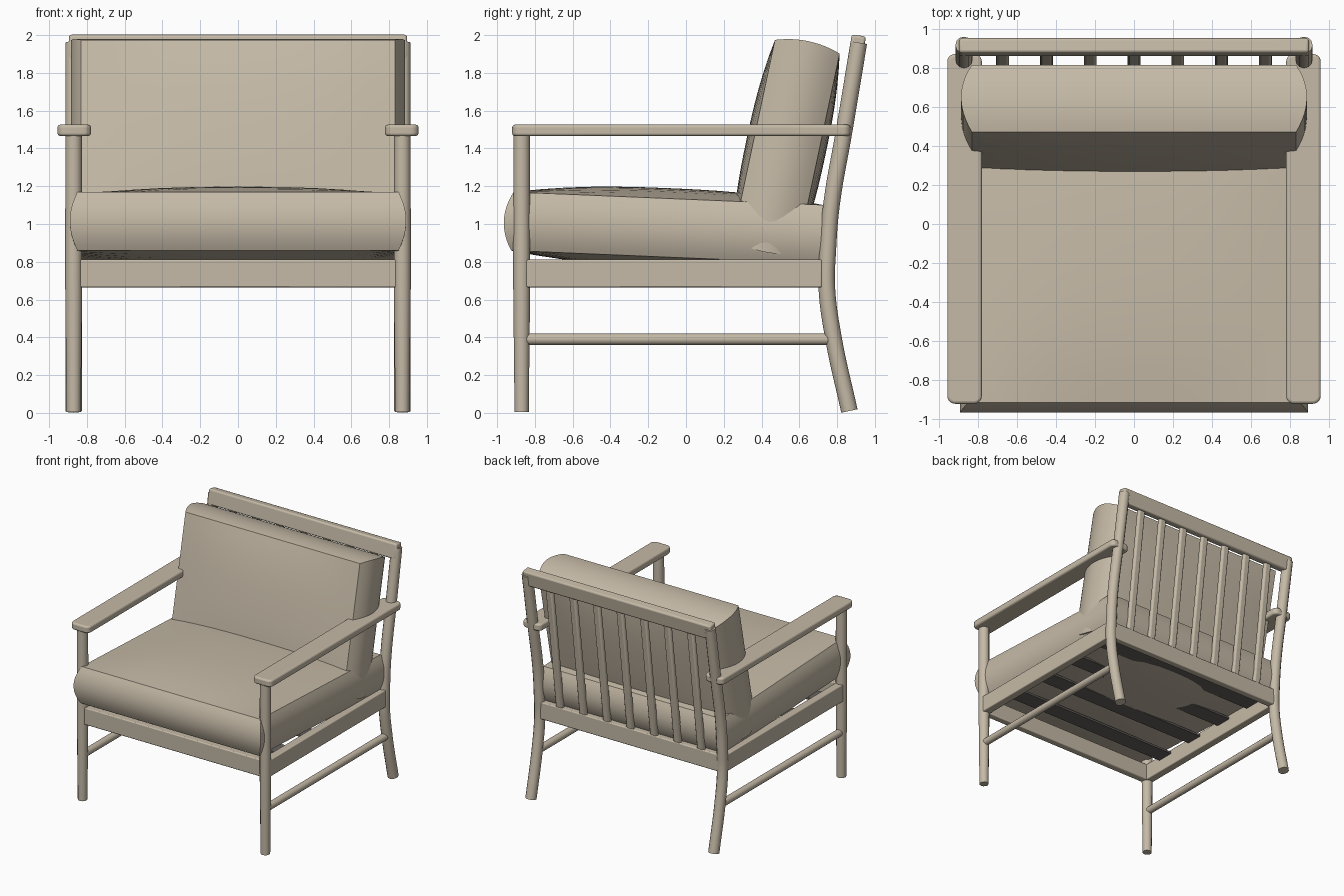
import bpy, bmesh
from math import radians
from mathutils import Matrix, Vector

old = bpy.data.objects.get("Cube")
if old:
    bpy.data.objects.remove(old, do_unlink=True)


def material(name, colour):
    m = bpy.data.materials.new(name)
    m.use_nodes = True
    m.diffuse_color = colour
    m.node_tree.nodes["Principled BSDF"].inputs["Base Color"].default_value = colour
    return m


tan = material("warm tan", (0.56, 0.49, 0.385, 1.0))
dark = material("dark webbing", (0.13, 0.12, 0.11, 1.0))


def finish(obj, mat=tan):
    obj.data.materials.clear()
    obj.data.materials.append(mat)
    bpy.ops.object.select_all(action='DESELECT')
    obj.select_set(True)
    bpy.context.view_layer.objects.active = obj
    bpy.ops.object.shade_smooth_by_angle(angle=radians(38))
    return obj


def mesh_object(name, bm):
    me = bpy.data.meshes.new(name)
    bm.to_mesh(me)
    bm.free()
    obj = bpy.data.objects.new(name, me)
    bpy.context.collection.objects.link(obj)
    return obj


def board(name, centre, size, edge=0.008, corner=0.0, tilt=0.0, mat=tan):
    """Box with softened edges and optionally rounded plan corners."""
    bm = bmesh.new()
    bmesh.ops.create_cube(bm, size=1)
    bmesh.ops.scale(bm, vec=size, verts=bm.verts)
    if corner:
        upright = [e for e in bm.edges
                   if abs(e.verts[0].co.z - e.verts[1].co.z) > 1e-4]
        bmesh.ops.bevel(bm, geom=upright, offset=corner, segments=5,
                        profile=0.5, affect='EDGES')
    obj = mesh_object(name, bm)
    obj.location = centre
    obj.rotation_euler.x = -radians(tilt)
    bev = obj.modifiers.new("soft edges", 'BEVEL')
    bev.width = edge
    bev.segments = 3
    bev.limit_method = 'ANGLE'
    bev.angle_limit = radians(40)
    return finish(obj, mat)


def rod(name, points, radius, taper=None):
    """Round bar swept through the points, with flat ends."""
    cu = bpy.data.curves.new(name, 'CURVE')
    cu.dimensions = '3D'
    cu.bevel_depth = radius
    cu.bevel_resolution = 4
    cu.resolution_u = 6
    cu.use_fill_caps = True
    sp = cu.splines.new('BEZIER')
    sp.bezier_points.add(len(points) - 1)
    for i, (bp, p) in enumerate(zip(sp.bezier_points, points)):
        bp.co = p
        bp.handle_left_type = bp.handle_right_type = 'AUTO'
        bp.radius = taper[i] if taper else 1.0
    obj = bpy.data.objects.new(name, cu)
    bpy.context.collection.objects.link(obj)
    bpy.ops.object.select_all(action='DESELECT')
    obj.select_set(True)
    bpy.context.view_layer.objects.active = obj
    bpy.ops.object.convert(target='MESH')
    return finish(bpy.context.view_layer.objects.active)


def cushion(name, centre, half, bulge, thin, tilt):
    """Padded block: broad faces dome, the border bows across its thin axis."""
    bm = bmesh.new()
    bmesh.ops.create_cube(bm, size=2)
    bmesh.ops.subdivide_edges(bm, edges=bm.edges[:], cuts=11, use_grid_fill=True)
    for v in bm.verts:
        c = v.co.copy()
        dome = 1.0
        for j in range(3):
            if j != thin:
                dome *= 1 - abs(c[j]) ** 2.5
        bow = 1 - c[thin] ** 2
        for i in range(3):
            v.co[i] = c[i] * (half[i] + bulge[i] * (dome if i == thin else bow))
    turn = Matrix.Rotation(-radians(tilt), 4, 'X')
    bmesh.ops.transform(bm, matrix=Matrix.Translation(Vector(centre)) @ turn,
                        verts=bm.verts)
    return finish(mesh_object(name, bm))


# Legs, arms, side rails and stretchers, one set per side
back_profile = [(0.865, 0.01), (0.78, 0.4), (0.745, 0.67), (0.75, 0.85),
                (0.77, 1.1), (0.835, 1.48), (0.915, 1.96)]
for side, s in (("left", 1), ("right", -1)):
    x = 0.87 * s
    rod("front_leg_" + side,
        [(x, -0.87, z) for z in (0.005, 0.7, 1.48)], 0.045, (0.84, 1.0, 0.98))
    rod("back_leg_" + side, [(x, y, z) for y, z in back_profile], 0.044)
    rod("stretcher_" + side, [(x, -0.85, 0.39), (x, 0.77, 0.39)], 0.031)
    board("side_rail_" + side, (x, -0.065, 0.738), (0.07, 1.57, 0.146))
    board("armrest_" + side, (0.867 * s, -0.025, 1.496),
          (0.177, 1.79, 0.06), edge=0.014, corner=0.04)

# Front and back seat rails
board("front_rail", (0, -0.865, 0.738), (1.7, 0.06, 0.146))
board("back_rail", (0, 0.745, 0.738), (1.7, 0.06, 0.146))

# Webbing straps under the seat
for i in range(4):
    board("seat_strap_%d" % (i + 1), (0, -0.6 + 0.37 * i, 0.782),
          (1.7, 0.15, 0.02), edge=0.004, mat=dark)

# Backrest top rail and slats
board("top_rail", (0, 0.905, 1.934), (1.79, 0.076, 0.13), edge=0.014, tilt=9)
for i in range(7):
    board("back_slat_%d" % (i + 1), ((i - 3) * 0.224, 0.822, 1.355),
          (0.066, 0.04, 1.18), edge=0.016, tilt=7.5)

# Cushions
cushion("seat_cushion", (0, -0.1, 0.98), (0.85, 0.82, 0.155),
        (0.04, 0.045, 0.055), thin=2, tilt=2.4)
cushion("back_cushion", (0, 0.53, 1.41), (0.83, 0.175, 0.54),
        (0.055, 0.038, 0.03), thin=1, tilt=12)
